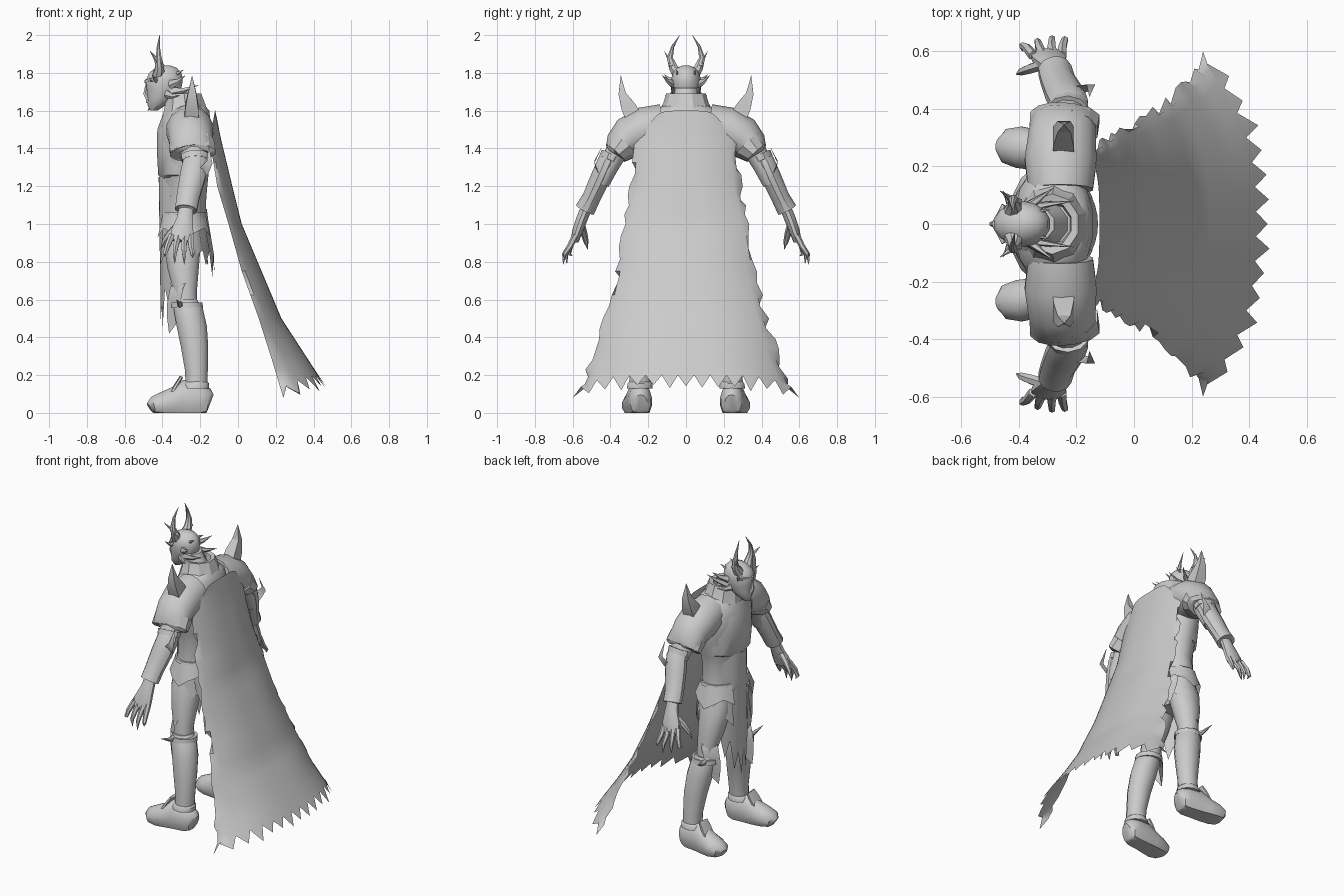
import bpy, bmesh, math, random
from mathutils import Vector

random.seed(4)
grey = bpy.data.materials.new("plain_grey")
grey.diffuse_color = (0.6, 0.6, 0.6, 1)


def finish(name, verts, faces, mirror=False, angle=40):
    me = bpy.data.meshes.new(name)
    me.from_pydata([tuple(v) for v in verts], [], faces)
    bm = bmesh.new()
    bm.from_mesh(me)
    bmesh.ops.recalc_face_normals(bm, faces=bm.faces)
    bm.to_mesh(me)
    bm.free()
    me.materials.append(grey)
    me.shade_smooth()
    me.set_sharp_from_angle(angle=math.radians(angle))
    ob = bpy.data.objects.new(name, me)
    bpy.context.collection.objects.link(ob)
    if mirror:
        m = ob.modifiers.new("mirror", 'MIRROR')
        m.use_axis = (False, True, False)
        m.use_mirror_merge = False
    return ob


def tube(name, rings, n=12, mirror=False, ref=(1, 0, 0), floor=None, flat=False, angle=40):
    """Rings are (x, y, z, radius along ref, other radius); flat keeps rings level."""
    pts = [Vector(r[:3]) for r in rings]
    verts, faces = [], []
    for i, r in enumerate(rings):
        t = pts[min(i + 1, len(pts) - 1)] - pts[max(i - 1, 0)]
        t = Vector((0, 0, 1)) if flat else t.normalized()
        a = Vector(ref)
        a = (a - t * a.dot(t)).normalized()
        b = t.cross(a)
        for k in range(n):
            w = math.tau * (k + 0.5) / n
            v = pts[i] + a * r[3] * math.cos(w) + b * r[4] * math.sin(w)
            if floor is not None:
                v.z = max(v.z, floor)
            verts.append(v)
    for i in range(len(rings) - 1):
        for k in range(n):
            j = (k + 1) % n
            faces.append((i * n + k, i * n + j, (i + 1) * n + j, (i + 1) * n + k))
    faces += [tuple(range(n)), tuple(range(len(verts) - n, len(verts)))]
    return finish(name, verts, faces, mirror, angle)


def spike(name, pts, r, n=6, mirror=False, thin=1.0, ref=(1, 0, 0)):
    """Curved spike tapering from radius r to a point."""
    m = len(pts) - 1
    return tube(name, [(*p, max(r * (1 - i / m), .001), max(r * thin * (1 - i / m), .001))
                       for i, p in enumerate(pts)], n, mirror, ref)


def sheet(name, fn, nu, nv, mirror=False):
    """Open cloth or plate from fn(column, row)."""
    verts = [fn(i, j) for j in range(nv + 1) for i in range(nu + 1)]
    w = nu + 1
    faces = [(j * w + i, j * w + i + 1, (j + 1) * w + i + 1, (j + 1) * w + i)
             for j in range(nv) for i in range(nu)]
    return finish(name, verts, faces, mirror, 60)


def blend(rows, t):
    f = t * (len(rows) - 1)
    i = min(int(f), len(rows) - 2)
    return [a + (b - a) * (f - i) for a, b in zip(rows[i], rows[i + 1])]


# Cape: middle x, middle z, half width, edge x, edge z
CAPE = [(-.12, 1.60, .15, -.125, 1.58), (-.09, 1.45, .27, -.15, 1.45), (-.03, 1.2, .30, -.11, 1.2),
        (.02, 1.0, .335, -.05, 1.0), (.125, .75, .375, .02, .75), (.23, .5, .44, .11, .5),
        (.36, .3, .51, .18, .28), (.445, .17, .60, .24, .08)]
NU, NV = 28, 28


def cape(i, j):
    s = 2 * i / NU - 1
    xm, zm, w, xe, ze = blend(CAPE, j / NV)
    if abs(s) == 1 and 4 < j < NV:
        w -= random.choice((0, 0, .015, .04))
        if j == (14 if s > 0 else 17):
            w -= .05
    x, z = xm + (xe - xm) * abs(s) ** 2.6, zm + (ze - zm) * abs(s) ** 5
    if j == NV and abs(s) < 1:
        d = random.uniform(.02, .05) if i % 2 == 0 else -.03
        x, z = x + d * .7, z - d
    return (x, s * w, z)


sheet("cape", cape, NU, NV)


# Torso, neck and collar
tube("torso", [(-.29, 0, .84, .07, .10), (-.29, 0, .93, .115, .18), (-.285, 0, 1.03, .115, .17),
               (-.28, 0, 1.15, .115, .16), (-.28, 0, 1.25, .125, .18), (-.28, 0, 1.40, .14, .22),
               (-.28, 0, 1.52, .14, .22), (-.265, 0, 1.60, .115, .17), (-.26, 0, 1.635, .08, .10)],
     16, flat=True)
tube("breastplate", [(-.30, 0, 1.23, .10, .13), (-.295, 0, 1.26, .13, .18), (-.29, 0, 1.38, .142, .20),
                     (-.29, 0, 1.50, .14, .19), (-.28, 0, 1.58, .12, .15)], 16, flat=True)
tube("neck", [(-.28, 0, 1.56, .09, .09), (-.31, 0, 1.64, .08, .075), (-.35, 0, 1.72, .075, .065)], 10, flat=True)
tube("collar", [(-.275, 0, 1.57, .13, .16), (-.28, 0, 1.64, .11, .12), (-.285, 0, 1.69, .095, .105),
                (-.29, 0, 1.685, .075, .08), (-.29, 0, 1.62, .07, .07)], 10, flat=True, angle=25)
tube("belt", [(-.285, 0, 1.0, .125, .185), (-.285, 0, 1.03, .13, .19), (-.285, 0, 1.06, .125, .18)], 14, flat=True)

# Head with brow, nose, jaw
tube("head", [(-.445, 0, 1.602, .022, .022), (-.43, 0, 1.63, .05, .045), (-.405, 0, 1.665, .075, .062),
              (-.392, 0, 1.71, .093, .074), (-.39, 0, 1.76, .10, .08), (-.385, 0, 1.80, .088, .07),
              (-.38, 0, 1.828, .055, .045), (-.375, 0, 1.84, .015, .015)], 14, flat=True, angle=55)
spike("nose", [(-.465, 0, 1.665), (-.49, 0, 1.69), (-.482, 0, 1.765)], .028, 6, thin=.8)
tube("brow", [(-.45, -.065, 1.765, .012, .01), (-.482, 0, 1.755, .014, .014), (-.45, .065, 1.765, .012, .01)], 6)
tube("lips", [(-.455, -.03, 1.648, .01, .008), (-.477, 0, 1.65, .013, .012), (-.455, .03, 1.648, .01, .008)], 6)
spike("chin", [(-.44, 0, 1.63), (-.465, 0, 1.615), (-.478, 0, 1.60)], .025, 6)

# Horns with side blades
spike("horns", [(-.42, .04, 1.79), (-.415, .068, 1.83), (-.42, .085, 1.88), (-.422, .07, 1.94),
                (-.415, .033, 2.0)], .034, 8, True)
spike("horn_blades", [(-.41, .075, 1.83), (-.43, .09, 1.87), (-.465, .115, 1.915)], .028, 5, True, .5)
# Ears and head spikes
for k, (base, tip, r) in enumerate([((-.36, .065, 1.74), (-.28, .125, 1.785), .028),
                                    ((-.36, .06, 1.70), (-.21, .08, 1.735), .028),
                                    ((-.38, .06, 1.69), (-.31, .11, 1.68), .025),
                                    ((-.36, .04, 1.79), (-.29, .05, 1.815), .022),
                                    ((-.43, .06, 1.76), (-.455, .115, 1.79), .02)]):
    mid = [(a + b) / 2 - (.008 if q == 2 else 0) for q, (a, b) in enumerate(zip(base, tip))]
    spike(f"head_spike_{k + 1}", [base, mid, tip], r, 5, True, .6, (0, 0, 1))

# Pauldrons and their curved spikes
tube("pauldrons", [(-.255, .12, 1.515, .115, .12), (-.255, .22, 1.50, .128, .12), (-.25, .30, 1.46, .12, .11),
                   (-.245, .35, 1.41, .115, .088), (-.24, .375, 1.38, .118, .062)], 14, True)
tube("pauldron_rims", [(-.245, .325, 1.425, .122, .10), (-.24, .372, 1.375, .125, .068),
                       (-.24, .375, 1.37, .10, .05)], 12, True, angle=25)
tube("shoulder_spikes", [(-.245, .27, 1.55, .055, .065), (-.245, .305, 1.62, .05, .055),
                         (-.243, .338, 1.69, .032, .028), (-.243, .345, 1.785, .001, .001)], 4, True, angle=20)

# Arms and vambraces
tube("upper_arms", [(-.24, .31, 1.47, .08, .07), (-.235, .37, 1.38, .072, .06), (-.225, .41, 1.30, .062, .052),
                    (-.235, .45, 1.22, .055, .048)], 12, True)
tube("vambraces", [(-.23, .40, 1.36, .058, .045), (-.225, .415, 1.33, .068, .055), (-.24, .45, 1.25, .07, .055),
                   (-.265, .50, 1.14, .062, .05), (-.275, .535, 1.075, .06, .055), (-.275, .535, 1.075, .04, .035)],
     12, True, angle=30)
sheet("elbow_fins", lambda i, j: [[(-.22, .44, 1.22), (-.16, .46, 1.26), (-.135, .485, 1.32), (-.155, .44, 1.42)],
                                  [(-.26, .46, 1.25), (-.20, .48, 1.30), (-.165, .485, 1.335), (-.155, .44, 1.42)]][i][j],
      1, 3, True)
tube("arm_straps", [(-.23, .39, 1.365, .075, .062), (-.228, .405, 1.335, .072, .06)], 10, True)

# Hands with clawed fingers
tube("palms", [(-.275, .525, 1.09, .038, .03), (-.28, .55, 1.03, .045, .03), (-.295, .575, .96, .062, .028),
               (-.30, .59, .91, .062, .022)], 10, True)
for k, (x0, x1, y1, z1) in enumerate([(-.35, -.388, .60, .83), (-.315, -.335, .63, .79),
                                      (-.28, -.285, .65, .785), (-.25, -.24, .645, .82)]):
    tube(f"fingers_{k + 1}", [(x0, .585, .94, .018, .018), ((x0 + x1) / 2 - .004, .613, .885, .016, .016),
                              (x1, .62 + (y1 - .6) / 2, .84, .012, .012), (x1, y1, z1, .001, .001)], 6, True)
tube("thumbs", [(-.31, .555, 1.00, .022, .02), (-.36, .54, .95, .019, .018), (-.39, .53, .91, .014, .014),
                (-.41, .52, .865, .001, .001)], 6, True)

# Legs: thighs, greaves, boots
tube("thighs", [(-.29, .09, .97, .10, .085), (-.295, .115, .88, .10, .09), (-.29, .145, .76, .085, .08),
                (-.28, .17, .65, .065, .065), (-.275, .18, .57, .06, .06)], 12, True, flat=True)
tube("greaves", [(-.275, .185, .60, .06, .062), (-.265, .19, .56, .08, .075), (-.245, .205, .46, .083, .077),
                 (-.23, .225, .35, .075, .07), (-.22, .24, .22, .062, .06), (-.22, .245, .13, .06, .06)],
     12, True, flat=True)
tube("boots", [(-.465, .275, .025, .03, .03), (-.45, .272, .035, .06, .05), (-.40, .267, .04, .074, .07),
               (-.34, .257, .05, .072, .085), (-.28, .25, .06, .066, .115), (-.20, .243, .06, .064, .10),
               (-.16, .24, .055, .055, .075), (-.147, .24, .05, .035, .05)], 14, True, (0, 1, 0), 0.0)
tube("ankle_cuffs", [(-.225, .245, .13, .075, .07), (-.222, .244, .155, .072, .068),
                     (-.22, .243, .165, .06, .06)], 12, True, flat=True)
tube("instep_plates", [(-.355, .26, .10, .05, .012), (-.325, .255, .15, .05, .012), (-.30, .25, .19, .042, .01)],
     6, True, (0, 1, 0))

# Knee guards and side spikes
KNEE = [(.72, .03, -.335), (.66, .075, -.36), (.58, .065, -.375), (.50, .04, -.375), (.42, .003, -.365)]
sheet("knee_guards", lambda i, j: (KNEE[j][2] + .07 * abs(i - 2) / 2 * (KNEE[j][1] > .01),
                                   .175 + KNEE[j][1] * (i - 2) / 2, KNEE[j][0]), 4, 4, True)
spike("knee_spikes", [(-.30, .21, .57), (-.31, .28, .575), (-.325, .345, .60)], .025, 6, True)
tube("knee_bands", [(-.27, .185, .555, .088, .082), (-.27, .183, .585, .085, .08)], 12, True, flat=True)

# Ragged front tabard and back cloth
FRONT_ENDS = [.74, .58, .66, .46, .60, .43, .58, .48, .68, .57, .75]
BACK_ENDS = [.90, .78, .86, .73, .84, .75, .84, .72, .86, .79, .91]


def tabard(i, j):
    s, t = i / 5 - 1, j / 5
    return (-.42 + .06 * s * s + .012 * t, s * (.12 + .03 * t), 1.25 + (FRONT_ENDS[i] - 1.25) * t)


def back_cloth(i, j):
    s, t = i / 5 - 1, j / 4
    return (-.165 + .04 * t - .07 * s * s, s * (.15 + .02 * t), 1.08 + (BACK_ENDS[i] - 1.08) * t)


sheet("tabard", tabard, 10, 5)
sheet("back_cloth", back_cloth, 10, 4)


# Layered pointed hip plates
def hip_plate(top, depth, flare):
    def fn(i, j):
        a, t = math.radians(25 + 130 * i / 6), j / 2
        drop = depth * (1.0, .6, .85, 1.15, .8, .6, 1.0)[i]
        return (-.285 - math.cos(a) * (.125 + flare * t), math.sin(a) * (.19 + flare * t), top - drop * t)
    return fn


sheet("upper_hip_plates", hip_plate(1.05, .12, .03), 6, 2, True)
sheet("lower_hip_plates", hip_plate(.98, .20, .015), 6, 2, True)
